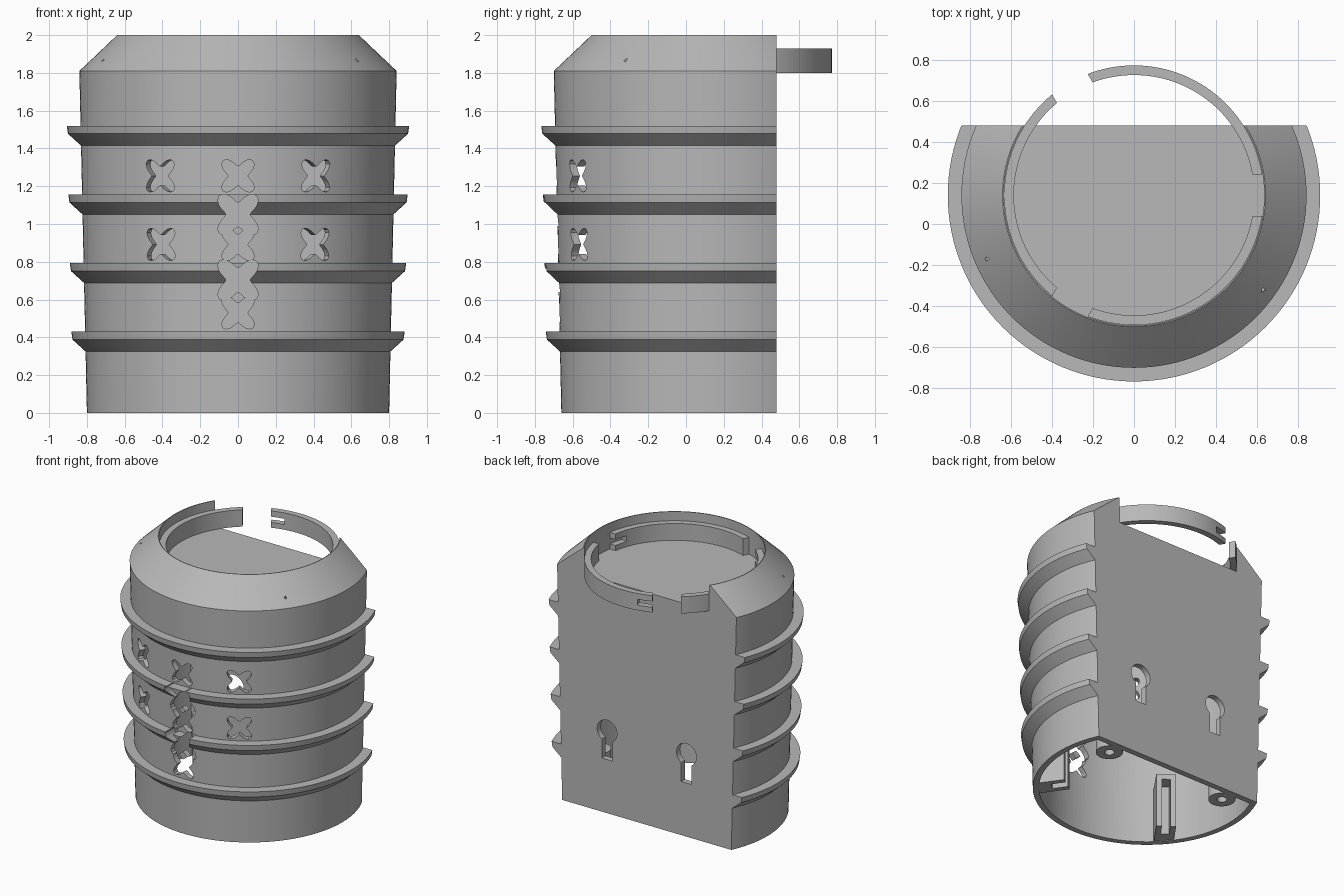
import bpy, bmesh
from math import sin, cos, pi, radians
from mathutils import Matrix, Vector

old = bpy.data.objects.get("Cube")
if old:
    bpy.data.objects.remove(old, do_unlink=True)

CY = 0.14        # y of the round axis
BACK = 0.48      # flat back plane
AXIS = Matrix.Translation((0, CY, 0))

grey = bpy.data.materials.new("plain grey")
grey.use_nodes = True
grey.diffuse_color = (0.48, 0.48, 0.48, 1)
grey.node_tree.nodes["Principled BSDF"].inputs["Base Color"].default_value = (0.48, 0.48, 0.48, 1)


def make(name, bm):
    bmesh.ops.recalc_face_normals(bm, faces=bm.faces)
    me = bpy.data.meshes.new(name)
    bm.to_mesh(me)
    bm.free()
    me.materials.append(grey)
    ob = bpy.data.objects.new(name, me)
    bpy.context.collection.objects.link(ob)
    return ob


def lathe(name, profile, closed=False, steps=128):
    """Revolve (radius, z) points about the round axis."""
    bm = bmesh.new()
    vs = [bm.verts.new((r, 0, z)) for r, z in profile]
    pairs = list(zip(vs, vs[1:])) + ([(vs[-1], vs[0])] if closed else [])
    edges = [bm.edges.new(p) for p in pairs]
    bmesh.ops.spin(bm, geom=vs + edges, cent=(0, 0, 0), axis=(0, 0, 1),
                   angle=2 * pi, steps=steps)
    bmesh.ops.remove_doubles(bm, verts=bm.verts, dist=1e-5)
    bm.transform(AXIS)
    return make(name, bm)


def prism(name, outline, low, high, matrix):
    """Extrude a flat outline along local z."""
    bm = bmesh.new()
    face = bm.faces.new([bm.verts.new((x, y, low)) for x, y in outline])
    top = bmesh.ops.extrude_face_region(bm, geom=[face])["geom"]
    bmesh.ops.translate(bm, vec=(0, 0, high - low),
                        verts=[v for v in top if isinstance(v, bmesh.types.BMVert)])
    bm.transform(matrix)
    return make(name, bm)


def rect(x0, x1, y0, y1):
    return [(x0, y0), (x1, y0), (x1, y1), (x0, y1)]


def circle(r, n=32):
    return [(r * cos(2 * pi * i / n), r * sin(2 * pi * i / n)) for i in range(n)]


def cut(target, cutter):
    mod = target.modifiers.new("cut", "BOOLEAN")
    mod.operation, mod.solver, mod.object = "DIFFERENCE", "EXACT", cutter
    bpy.context.view_layer.update()
    dg = bpy.context.evaluated_depsgraph_get()
    me = bpy.data.meshes.new_from_object(target.evaluated_get(dg))
    target.modifiers.clear()
    target.data = me
    bpy.data.objects.remove(cutter, do_unlink=True)


def outward(angle, z):
    """Frame on the axis whose local z points out of the wall; 0 is the front."""
    return AXIS @ Matrix.Translation((0, 0, z)) @ Matrix.Rotation(angle, 4, "Z") \
        @ Matrix.Rotation(pi / 2, 4, "X")


# Outer shell with four ridges and a sloped shoulder
def wall(z):
    return 0.80 + 0.022 * z


profile = [(0, 0), (wall(0), 0)]
for top in (0.43, 0.793, 1.156, 1.52):
    profile += [(wall(top - 0.105), top - 0.105), (wall(top) + 0.067, top - 0.042),
                (wall(top) + 0.073, top), (wall(top), top)]
profile += [(0.84, 1.81), (0.64, 2.0), (0, 2.0)]
body = lathe("body", profile)
cut(body, prism("back_cutter", rect(-2, 2, BACK, 2), -1, 3, Matrix()))

# Hollow inside, open at the bottom, and the round recess on top
cavity = lathe("cavity", [(0, -0.1), (wall(0) - 0.045, -0.1), (wall(1.75) - 0.045, 1.75), (0, 1.75)])
cut(cavity, prism("cavity_back", rect(-2, 2, BACK - 0.045, 2), -1, 3, Matrix()))
cut(body, cavity)
cut(body, lathe("recess", [(0, 1.8), (0.634, 1.8), (0.634, 2.1), (0, 2.1)]))


# Four-lobed openings in three columns, with larger ones over the middle ridges
def star(scale):
    pts = []
    for i in range(40):
        a = 2 * pi * i / 40
        r = scale * (0.081 - 0.031 * cos(4 * a))
        pts.append((r * cos(a), r * sin(a)))
    return pts


for z in (0.53, 0.892, 1.255):
    for deg in (-30, 0, 30):
        cut(body, prism("star", star(1), 0.6, 1.0, outward(radians(deg), z)))
for z in (0.703, 1.05):
    cut(body, prism("big_star", star(1.25), 0.6, 1.0, outward(0, z)))

# Slanted round hole above and through the top ridge
slant = outward(radians(-30.6), 1.56) @ Matrix.Translation((0, 0, 0.83)) @ Matrix.Rotation(pi / 4, 4, "X")
cut(body, prism("slant_hole", circle(0.055), -0.06, 0.25, slant))

# Tiny pits on the shoulder
for x, y in ((-0.715, -0.17), (0.63, -0.32)):
    cut(body, prism("pit", circle(0.012, 3), 1.84, 1.875, Matrix.Translation((x, y, 0))))

# Keyhole hangers in the back
for x in (-0.34, 0.34):
    arc = [(0.085 * sin(radians(a)), 0.085 * cos(radians(a))) for a in range(-148, 149, 8)]
    outline = arc + [(0.045, -0.22), (-0.045, -0.22)]
    place = Matrix.Translation((x, BACK, 0.635)) @ Matrix.Rotation(pi / 2, 4, "X")
    cut(body, prism("keyhole", outline, -0.1, 0.1, place))

# Locking ring with three entry slots and side slots
ring = lathe("locking_ring", [(0.585, 1.8), (0.632, 1.8), (0.632, 1.93), (0.585, 1.93)], closed=True)
for deg in (0, 120, 240):
    turn = AXIS @ Matrix.Rotation(radians(deg), 4, "Z")
    cut(ring, prism("entry", rect(0.5, 0.7, -0.1, 0.1), 1.7, 2.1, turn))
    turn = turn @ Matrix.Rotation(radians(-13), 4, "Z")
    cut(ring, prism("side_slot", rect(0.5, 0.7, -0.07, 0.07), 1.84, 1.885, turn))

# Inner screw posts and guide channels
parts = [body, ring]
for side, x in (("right", -1), ("left", 1)):
    place = Matrix.Translation((x * 0.515, 0.345, 0.005))
    post = prism(side + "_screw_post", circle(0.095), 0, 0.4, place)
    cut(post, prism("screw_hole", circle(0.035), -0.1, 0.3, place))
    place = Matrix.Translation((x * 0.49, -0.24, 0.005)) @ Matrix.Rotation(radians(x * 35), 4, "Z")
    rail = prism(side + "_guide_rail", rect(-0.07, 0.07, -0.16, 0.06), 0, 0.42, place)
    cut(rail, prism("rail_groove", rect(-0.03, 0.03, -0.05, 0.1), -0.1, 0.38, place))
    parts += [post, rail]

# Smooth rounds with sharp edges
bpy.ops.object.select_all(action="DESELECT")
for ob in parts:
    ob.select_set(True)
bpy.context.view_layer.objects.active = body
bpy.ops.object.shade_smooth_by_angle(angle=radians(25))
